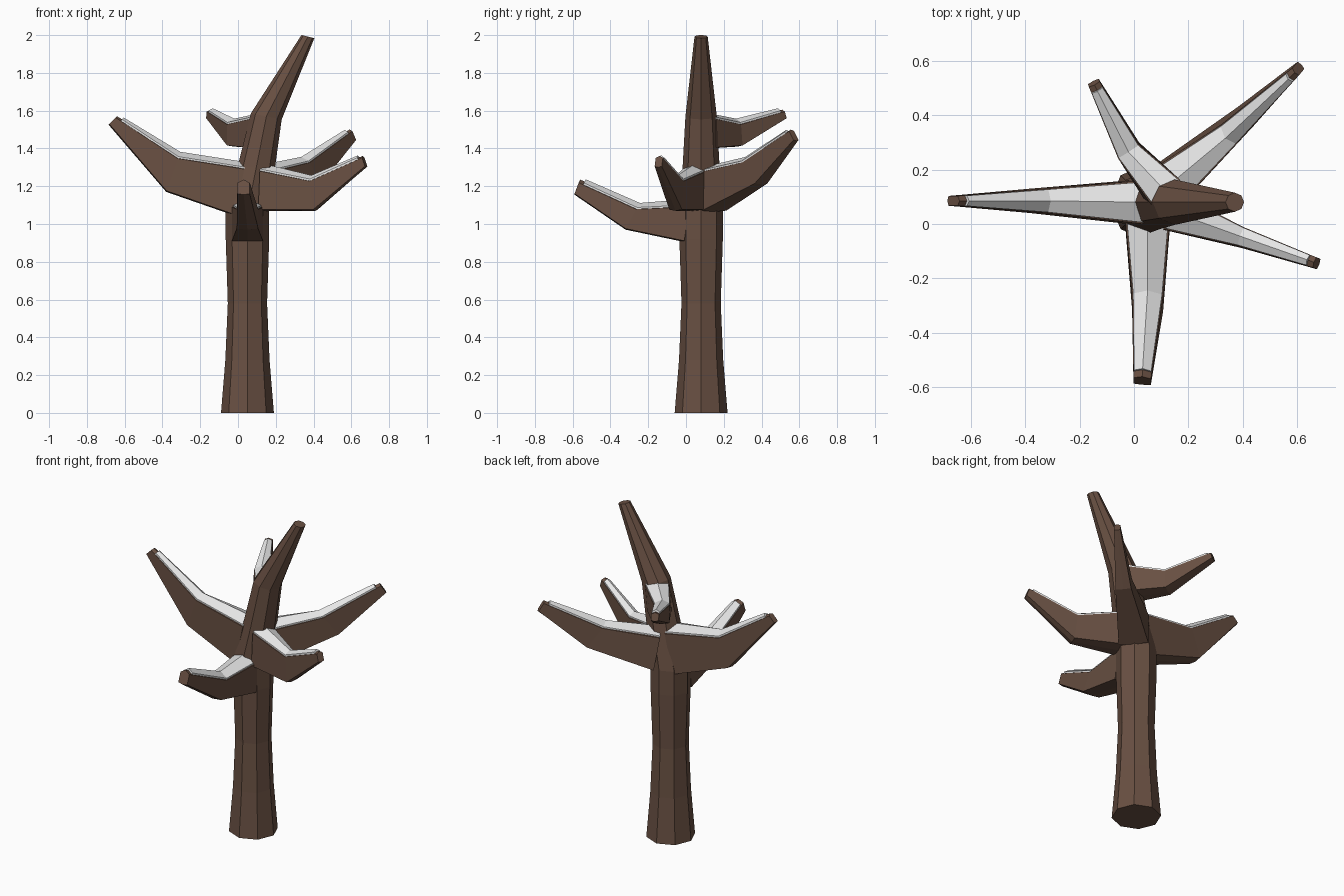
import bpy, bmesh, math
from mathutils import Vector

if "Cube" in bpy.data.objects:
    bpy.data.objects.remove(bpy.data.objects["Cube"])


def material(name, colour):
    m = bpy.data.materials.new(name)
    m.diffuse_color = (*colour, 1)
    m.use_nodes = True
    m.node_tree.nodes["Principled BSDF"].inputs["Base Color"].default_value = m.diffuse_color
    return m


BARK = material("bark_brown", (0.14, 0.08, 0.055))
SNOW = material("snow_white", (0.8, 0.8, 0.8))


def loft(name, rings, mat):
    """Skin a list of equal-sized closed rings and cap both ends."""
    bm = bmesh.new()
    vs = [[bm.verts.new(p) for p in r] for r in rings]
    n = len(vs[0])
    for a, b in zip(vs, vs[1:]):
        for i in range(n):
            j = (i + 1) % n
            bm.faces.new((a[i], a[j], b[j], b[i]))
    bm.faces.new(vs[0][::-1])
    bm.faces.new(vs[-1])
    bmesh.ops.recalc_face_normals(bm, faces=bm.faces[:])
    me = bpy.data.meshes.new(name)
    bm.to_mesh(me)
    bm.free()
    me.materials.append(mat)
    ob = bpy.data.objects.new(name, me)
    bpy.context.collection.objects.link(ob)


# Trunk: octagonal rings (centre x, z, radius, tilt)
trunk = []
for cx, z, r, t in [(0.05, 0, 0.14, 0), (0.05, 0.28, 0.117, 0), (0.05, 0.58, 0.104, 0),
                    (0.05, 0.92, 0.115, 0), (0.05, 1.07, 0.115, 0), (0.097, 1.3, 0.098, 0.1),
                    (0.15, 1.57, 0.083, 0.2), (0.37, 1.992, 0.035, 0.25)]:
    ring = []
    for i in range(8):
        a = i * math.pi / 4
        dx = r * math.cos(a)
        ring.append((cx + dx * math.cos(t), 0.08 + r * math.sin(a), z - dx * math.sin(t)))
    trunk.append(ring)
loft("trunk", trunk, BARK)


def branch(name, rings):
    """Six-sided branch with a ridged top, plus a thin snow cap.
    Each ring: top ridge point, bottom point, half width, ridge drop."""
    data = [(Vector(t), Vector(b), w, d) for t, b, w, d in rings]
    frames = []
    for i, (t, b, w, d) in enumerate(data):
        lo, hi = data[max(i - 1, 0)], data[min(i + 1, len(data) - 1)]
        along = (hi[0] + hi[1]) - (lo[0] + lo[1])
        side = Vector((along.y, -along.x, 0)).normalized()
        up = (t - b).normalized()
        frames.append((t, b, w, d, side, up))
    body = [[t, t - up * d + s * w, b + up * 0.006 + s * w, b,
             b + up * 0.006 - s * w, t - up * d - s * w] for t, b, w, d, s, up in frames]
    loft(name, body, BARK)
    # Snow cap follows the ridged top and stops just short of the tip
    caps = []
    for t, b, w, d, s, up in frames:
        k = w * 0.93
        caps.append([t + up * 0.013, t - up * (d - 0.011) + s * k, t - up * (d + 0.002) + s * k,
                     t - up * (d + 0.004), t - up * (d + 0.002) - s * k,
                     t - up * (d - 0.011) - s * k])
    caps[-1] = [p.lerp(q, 0.92) for p, q in zip(caps[-2], caps[-1])]
    loft(name + "_snow", caps, SNOW)


branch("left_branch", [
    ((0.04, 0.08, 1.315), (-0.02, 0.08, 1.045), 0.08, 0.025),
    ((-0.31, 0.085, 1.37), (-0.38, 0.085, 1.17), 0.045, 0.025),
    ((-0.64, 0.085, 1.57), (-0.685, 0.085, 1.525), 0.018, 0.01)])
branch("front_right_branch", [
    ((0.14, 0.045, 1.305), (0.13, 0.045, 1.07), 0.07, 0.025),
    ((0.39, -0.045, 1.245), (0.41, -0.055, 1.07), 0.036, 0.018),
    ((0.66, -0.14, 1.36), (0.68, -0.148, 1.30), 0.02, 0.01)])
branch("back_right_branch", [
    ((0.10, 0.12, 1.295), (0.13, 0.15, 1.065), 0.085, 0.025),
    ((0.34, 0.32, 1.345), (0.415, 0.40, 1.21), 0.045, 0.025),
    ((0.59, 0.555, 1.50), (0.615, 0.585, 1.44), 0.018, 0.01)])
branch("upper_back_branch", [
    ((0.12, 0.115, 1.575), (0.10, 0.12, 1.40), 0.07, 0.02),
    ((-0.02, 0.265, 1.545), (-0.02, 0.275, 1.41), 0.046, 0.018),
    ((-0.145, 0.51, 1.605), (-0.15, 0.525, 1.555), 0.022, 0.01)])
branch("front_branch", [
    ((0.05, 0.02, 1.12), (0.05, -0.01, 0.905), 0.082, 0.03),
    ((0.05, -0.25, 1.10), (0.05, -0.32, 0.97), 0.057, 0.025),
    ((0.03, -0.56, 1.235), (0.03, -0.59, 1.155), 0.032, 0.018)])
